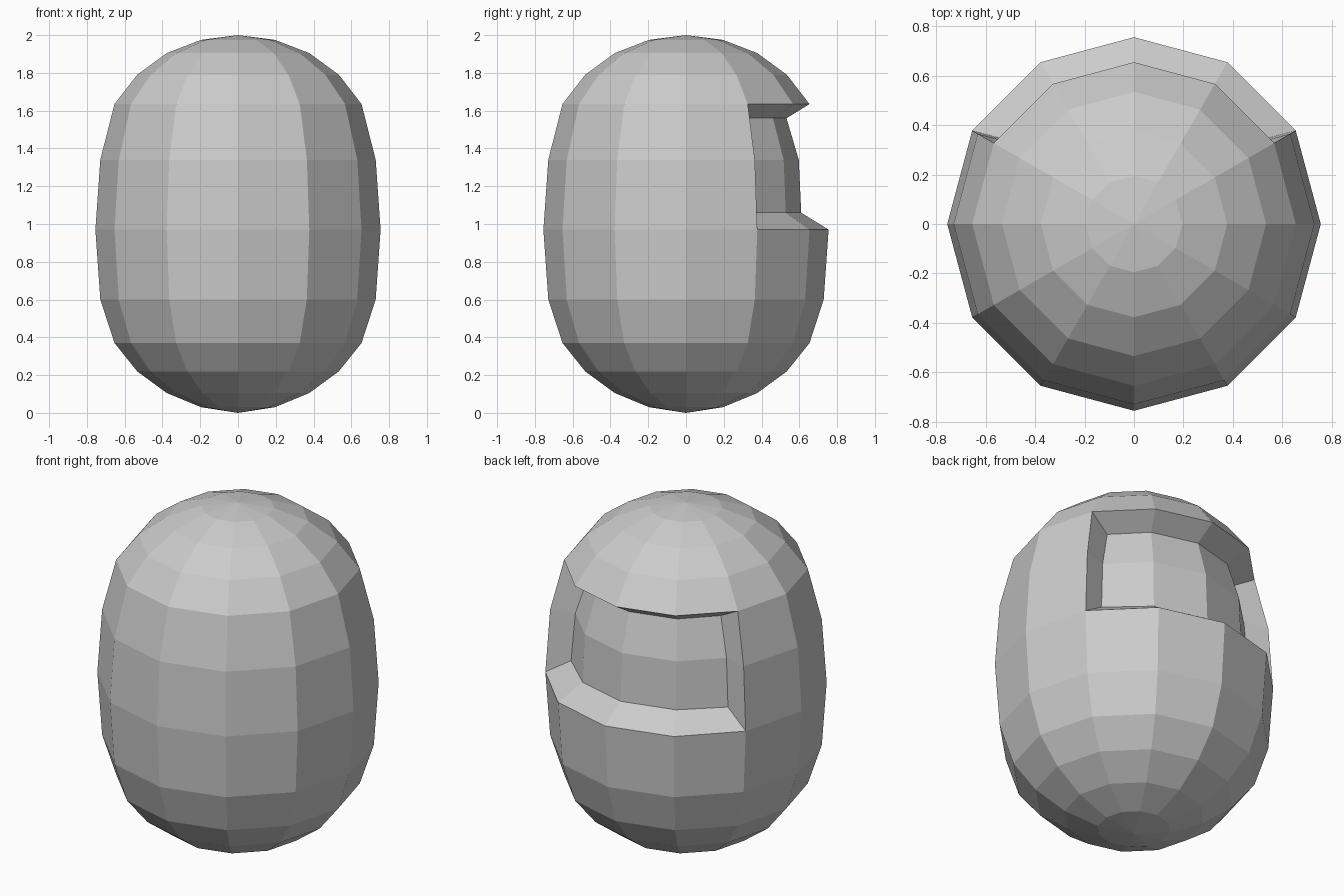
import bpy, bmesh
from math import cos, sin, pi

if "Cube" in bpy.data.objects:
    bpy.data.objects.remove(bpy.data.objects["Cube"])

SIDES = 12
# (radius, height) from the lowest ring to the highest
PROFILE = [(0.195, 0.03), (0.377, 0.105), (0.534, 0.22), (0.654, 0.37),
           (0.729, 0.60), (0.755, 0.97), (0.729, 1.34), (0.654, 1.635),
           (0.534, 1.79), (0.377, 1.905), (0.195, 1.975)]
WIN_ROWS = (5, 6, 7)      # rings spanned by the window
WIN_COLS = range(1, 6)    # columns from 30 to 150 degrees
# recessed panel: ring -> (radius, height, corner x, corner y)
PANEL = {5: (0.61, 1.06, 0.512, 0.34),
         6: (0.597, 1.34, 0.493, 0.327),
         7: (0.532, 1.56, 0.432, 0.292)}

bm = bmesh.new()


def ring(radius, z):
    return [bm.verts.new((radius * cos(2 * pi * i / SIDES),
                          radius * sin(2 * pi * i / SIDES), z))
            for i in range(SIDES)]


# faceted capsule shell with an opening at the back
rings = [ring(r, z) for r, z in PROFILE]
for k in range(len(rings) - 1):
    for i in range(SIDES):
        if k in WIN_ROWS[:-1] and i in WIN_COLS[:-1]:
            continue
        j = (i + 1) % SIDES
        bm.faces.new((rings[k][i], rings[k][j], rings[k + 1][j], rings[k + 1][i]))
bottom, top = bm.verts.new((0, 0, 0)), bm.verts.new((0, 0, 2))
for i in range(SIDES):
    j = (i + 1) % SIDES
    bm.faces.new((bottom, rings[0][j], rings[0][i]))
    bm.faces.new((top, rings[-1][i], rings[-1][j]))

# recessed window panel
inner = {}
for k, (r, z, cx, cy) in PANEL.items():
    for i in WIN_COLS:
        a = 2 * pi * i / SIDES
        x, y = r * cos(a), r * sin(a)
        if i == WIN_COLS[0]:
            x, y = cx, cy
        elif i == WIN_COLS[-1]:
            x, y = -cx, cy
        inner[k, i] = bm.verts.new((x, y, z))
for k in WIN_ROWS[:-1]:
    for i in WIN_COLS[:-1]:
        bm.faces.new((inner[k, i], inner[k, i + 1], inner[k + 1, i + 1], inner[k + 1, i]))

# sloped walls joining the opening to the panel
lo, hi = WIN_ROWS[0], WIN_ROWS[-1]
for i in WIN_COLS[:-1]:
    for k in (lo, hi):
        bm.faces.new((rings[k][i], rings[k][i + 1], inner[k, i + 1], inner[k, i]))
for k in WIN_ROWS[:-1]:
    for i in (WIN_COLS[0], WIN_COLS[-1]):
        bm.faces.new((rings[k][i], rings[k + 1][i], inner[k + 1, i], inner[k, i]))

bmesh.ops.recalc_face_normals(bm, faces=bm.faces)
mesh = bpy.data.meshes.new("capsule_body")
bm.to_mesh(mesh)
bm.free()
bpy.context.collection.objects.link(bpy.data.objects.new("capsule_body", mesh))
